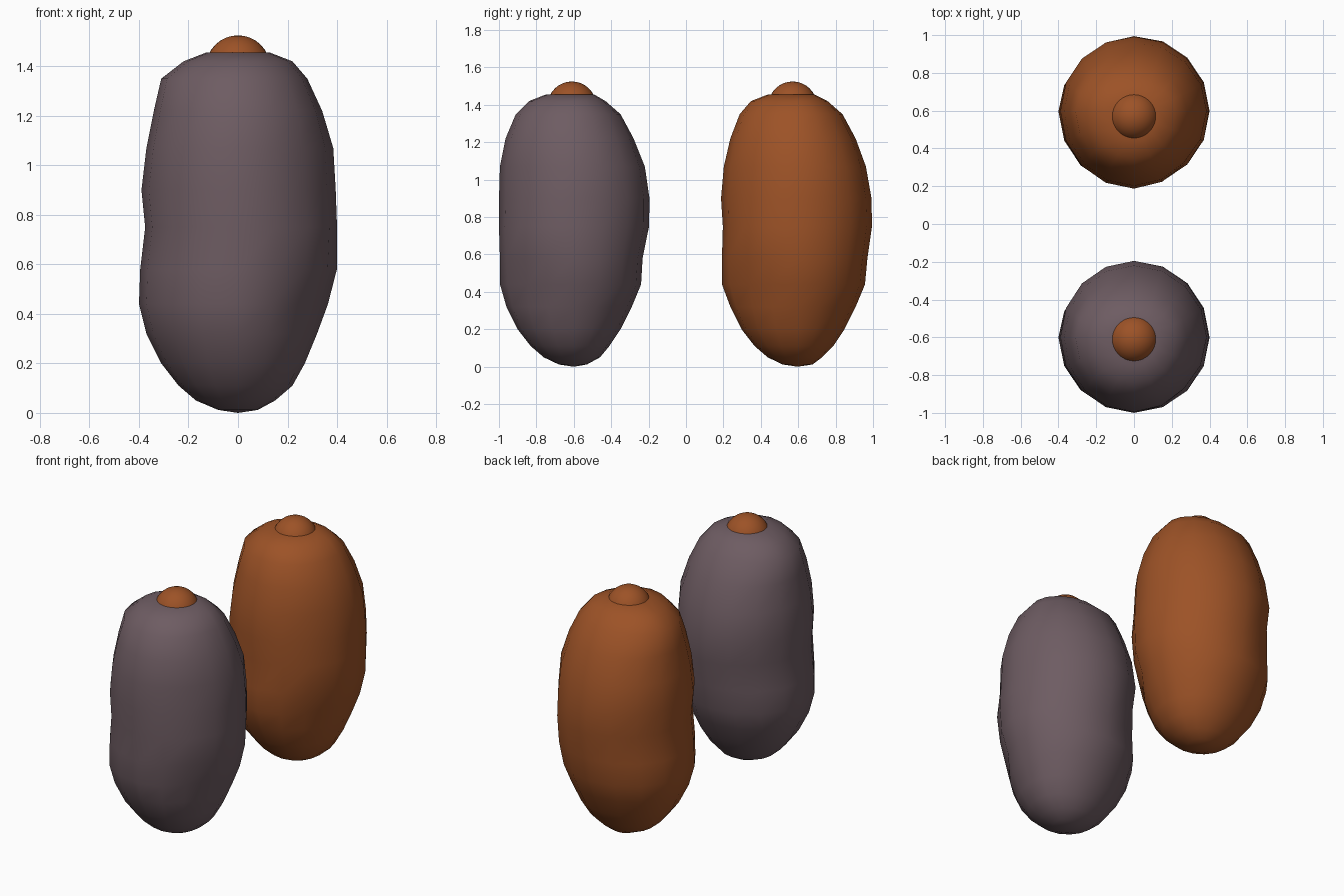
import bpy, bmesh, math

if "Cube" in bpy.data.objects:
    bpy.data.objects.remove(bpy.data.objects["Cube"])


def material(name, rgb):
    m = bpy.data.materials.new(name)
    m.diffuse_color = (*rgb, 1)
    m.use_nodes = True
    m.node_tree.nodes["Principled BSDF"].inputs["Base Color"].default_value = m.diffuse_color
    return m


orange = material("burnt orange", (0.335, 0.085, 0.020))
grey = material("mauve grey", (0.155, 0.107, 0.123))

# Cross-sections: height, reach to left, right, then (front, back) of each pod
SECTIONS = [
    (0.012, .08, .08, .08, .07, .08, .08),
    (0.05, .17, .15, .16, .14, .16, .13),
    (0.11, .24, .22, .23, .19, .23, .19),
    (0.20, .31, .27, .30, .25, .30, .25),
    (0.32, .37, .32, .36, .31, .36, .31),
    (0.44, .40, .365, .395, .36, .405, .36),
    (0.58, .395, .40, .395, .37, .405, .375),
    (0.75, .375, .40, .40, .405, .40, .40),
    (0.90, .39, .395, .40, .405, .41, .395),
    (1.07, .37, .385, .395, .38, .395, .365),
    (1.22, .34, .34, .365, .32, .36, .31),
    (1.35, .31, .28, .31, .25, .31, .24),
    (1.42, .22, .22, .24, .17, .25, .16),
    (1.455, .13, .13, .15, .11, .16, .09),
]
# Soft dents: direction in degrees, height, depth
DENTS = [(-42, .45, .045), (-45, .97, .02), (120, .68, .02)]
SIDES = 16


def pod(name, cy, col, mat):
    bm = bmesh.new()
    rings = []
    for s in SECTIONS:
        z, left, right, front, back = s[0], s[1], s[2], s[col], s[col + 1]
        ring = []
        for i in range(SIDES):
            a = 2 * math.pi * i / SIDES
            c, sn = math.cos(a), math.sin(a)
            x = c * (right if c > 0 else left)
            y = sn * (back if sn > 0 else front)
            for deg, dz, depth in DENTS:
                da = math.remainder(a - math.radians(deg), 2 * math.pi)
                k = depth * math.exp(-(da / .4) ** 2 - ((z - dz) / .13) ** 2)
                x, y = x - c * k, y - sn * k
            ring.append(bm.verts.new((x, y + cy, z)))
        rings.append(ring)
    low = bm.verts.new((0, cy, 0))
    top = bm.verts.new((0, cy + (.01 if cy < 0 else -.02), 1.45))
    for i in range(SIDES):
        j = (i + 1) % SIDES
        for r, q in zip(rings, rings[1:]):
            bm.faces.new((r[i], r[j], q[j], q[i]))
        bm.faces.new((low, rings[0][j], rings[0][i]))
        bm.faces.new((top, rings[-1][i], rings[-1][j]))
    for f in bm.faces:
        f.smooth = True
    me = bpy.data.meshes.new(name)
    bm.to_mesh(me)
    bm.free()
    me.materials.append(mat)
    bpy.context.collection.objects.link(bpy.data.objects.new(name, me))


def knob(name, y):
    bpy.ops.mesh.primitive_uv_sphere_add(segments=32, ring_count=16, radius=.13,
                                         location=(0, y, 1.395))
    ob = bpy.context.object
    ob.name = name
    ob.data.materials.append(orange)
    bpy.ops.object.shade_smooth()


# Two lumpy pods, each with a round knob set in its top
pod("front_pod", -0.6, 3, grey)
pod("back_pod", 0.597, 5, orange)
knob("front_knob", -0.61)
knob("back_knob", 0.57)
